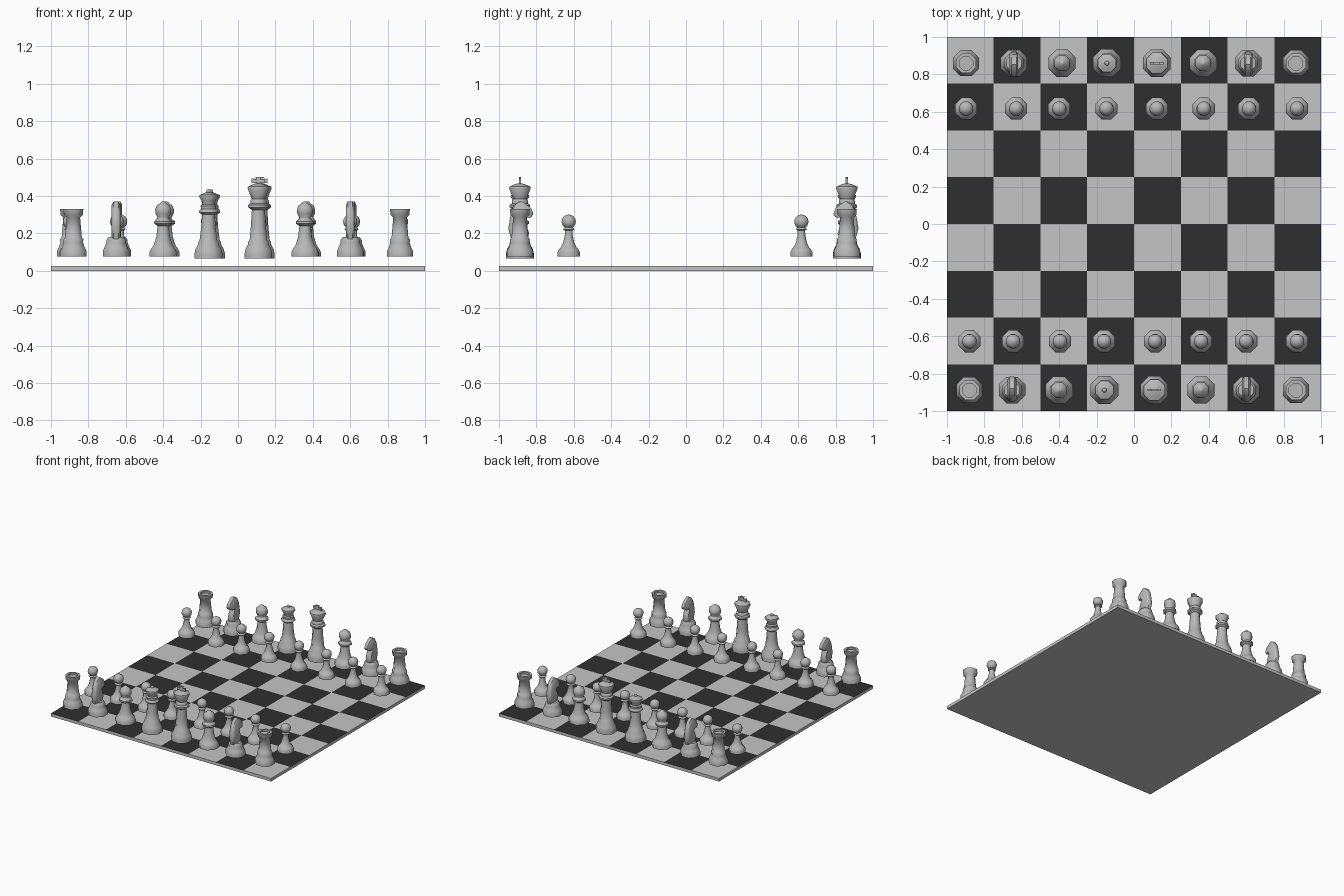
import bpy, bmesh, math
from mathutils import Vector

if "Cube" in bpy.data.objects:
    bpy.data.objects.remove(bpy.data.objects["Cube"])


def material(name, v):
    m = bpy.data.materials.new(name)
    m.diffuse_color = (v, v, v, 1)
    m.use_nodes = True
    m.node_tree.nodes["Principled BSDF"].inputs["Base Color"].default_value = m.diffuse_color
    return m


LIGHT = material("light_square_grey", 0.56)
DARK = material("dark_square_grey", 0.028)
PIECE = material("piece_grey", 0.48)


def lathe(bm, profile, sides=8):
    """Revolve (radius, z) points; flat sides face the axes."""
    k = 1 / math.cos(math.pi / sides)
    rings = []
    for r, z in profile:
        rings.append([bm.verts.new((r * k * math.cos((i + .5) * math.tau / sides),
                                    r * k * math.sin((i + .5) * math.tau / sides), z))
                      for i in range(sides)])
    for a, b in zip(rings, rings[1:]):
        for i in range(sides):
            j = (i + 1) % sides
            bm.faces.new((a[i], a[j], b[j], b[i]))
    bm.faces.new(rings[0][::-1])
    bm.faces.new(rings[-1])


def ball(bm, r, z, sides=12, rings=8):
    lathe(bm, [(max(r * math.sin(math.pi * i / rings), r * .04),
                z - r * math.cos(math.pi * i / rings)) for i in range(rings + 1)], sides)


def slab(bm, outline, layers, centre, thin_x):
    """Loft an outline through (offset, scale) layers along x or y."""
    loops = []
    for d, s in layers:
        loop = []
        for u, z in outline:
            u2 = centre[0] + (u - centre[0]) * s
            z2 = centre[1] + (z - centre[1]) * s
            loop.append(bm.verts.new((d, u2, z2) if thin_x else (u2, d, z2)))
        loops.append(loop)
    n = len(outline)
    for a, b in zip(loops, loops[1:]):
        for i in range(n):
            bm.faces.new((a[i], a[(i + 1) % n], b[(i + 1) % n], b[i]))
    bm.faces.new(loops[0][::-1])
    bm.faces.new(loops[-1])


def finish(bm, name, mats, smooth=True):
    bmesh.ops.recalc_face_normals(bm, faces=bm.faces[:])
    me = bpy.data.meshes.new(name)
    bm.to_mesh(me)
    bm.free()
    for m in mats:
        me.materials.append(m)
    if smooth:
        me.shade_smooth()
        me.set_sharp_from_angle(angle=math.radians(50))
    return me


def place(me, name, x, y, turn=0):
    ob = bpy.data.objects.new(name, me)
    ob.location = (x, y, 0)
    ob.rotation_euler.z = turn
    bpy.context.collection.objects.link(ob)


# Board: one slab cut into 8 x 8, top coloured as a checker
bm = bmesh.new()
bmesh.ops.create_cube(bm, size=1)
for v in bm.verts:
    v.co = Vector((v.co.x * 2, v.co.y * 2, (v.co.z + .5) * .025))
for i in range(1, 8):
    for no in ((1, 0, 0), (0, 1, 0)):
        bmesh.ops.bisect_plane(bm, geom=bm.verts[:] + bm.edges[:] + bm.faces[:],
                               plane_co=Vector(no) * (i / 4 - 1), plane_no=no)
bm.normal_update()
for f in bm.faces:
    c = f.calc_center_median()
    if f.normal.z > .5 and (int((c.x + 1) * 4) + int((c.y + 1) * 4)) % 2 == 0:
        f.material_index = 1
place(finish(bm, "board", [LIGHT, DARK], False), "board", 0, 0)

# Pawn
bm = bmesh.new()
lathe(bm, [(.059, .077), (.059, .1), (.05, .118), (.042, .125), (.03, .15), (.021, .19),
           (.02, .215), (.03, .222), (.02, .235)])
ball(bm, .038, .263)
pawn = finish(bm, "pawn", [PIECE])

# Rook with sunken top
bm = bmesh.new()
lathe(bm, [(.07, .077), (.07, .105), (.06, .125), (.052, .15), (.053, .17), (.045, .178),
           (.036, .285), (.051, .3), (.053, .33), (.036, .33), (.036, .315)])
rook = finish(bm, "rook", [PIECE])

# Knight: round foot and lofted horse head facing +y
bm = bmesh.new()
lathe(bm, [(.071, .077), (.071, .105), (.062, .125), (.052, .15), (.052, .165), (.04, .18)])
slab(bm, [(.035, .165), (.05, .2), (.035, .24), (.02, .275), (.035, .293), (.062, .288),
          (.072, .305), (.06, .335), (.028, .36), (.008, .372), (-.022, .358), (-.045, .32),
          (-.055, .27), (-.062, .225), (-.045, .165)],
     [(-.023, .82), (-.013, 1), (.013, 1), (.023, .82)], (0, .26), True)
knight = finish(bm, "knight", [PIECE])

# Bishop with rounded pointed head
bm = bmesh.new()
lathe(bm, [(.073, .077), (.073, .1), (.063, .12), (.052, .135), (.046, .15), (.036, .185),
           (.03, .24), (.048, .252), (.048, .265), (.032, .275), (.03, .285), (.041, .305),
           (.043, .325), (.036, .348), (.018, .36), (.012, .368), (.004, .372)])
bishop = finish(bm, "bishop", [PIECE])

# Queen with flared crown and small ball
bm = bmesh.new()
lathe(bm, [(.075, .066), (.075, .092), (.068, .118), (.056, .14), (.054, .155), (.047, .165),
           (.039, .23), (.034, .3), (.05, .312), (.05, .322), (.04, .332), (.042, .348),
           (.033, .355), (.037, .375), (.05, .397), (.048, .405), (.03, .412), (.012, .42)])
ball(bm, .012, .425, 8, 6)
queen = finish(bm, "queen", [PIECE])

# King with tall crown and flat cross
bm = bmesh.new()
lathe(bm, [(.074, .066), (.074, .092), (.068, .118), (.056, .14), (.054, .155), (.047, .165),
           (.04, .24), (.035, .325), (.055, .34), (.055, .352), (.043, .36), (.043, .375),
           (.036, .385), (.058, .442), (.056, .45), (.03, .462), (.01, .468)])
slab(bm, [(-.016, .455), (-.007, .472), (-.036, .468), (-.036, .494), (-.009, .487),
          (-.018, .503), (.018, .503), (.009, .487), (.036, .494), (.036, .468),
          (.007, .472), (.016, .455)], [(-.006, 1), (.006, 1)], (0, .48), False)
king = finish(bm, "king", [PIECE])

# Set out both sides, slightly off-centre as in a hand-placed set
kinds = [rook, knight, bishop, queen, king, bishop, knight, rook]
sides = [
    ("front", -.888, -.627, 0,
     (-.88, -.652, -.4, -.158, .109, .358, .6, .866),
     (-.88, -.647, -.396, -.16, .112, .358, .6, .872)),
    ("back", .86, .617, math.pi,
     (-.898, -.642, -.385, -.145, .122, .37, .61, .866),
     (-.898, -.63, -.4, -.148, .122, .373, .615, .872)),
]
for side, y_rear, y_pawn, turn, xs, pawn_xs in sides:
    for i, (me, x, px) in enumerate(zip(kinds, xs, pawn_xs)):
        place(me, f"{side}_{me.name}_{i + 1}", x, y_rear, turn)
        place(pawn, f"{side}_pawn_{i + 1}", px, y_pawn, turn)
